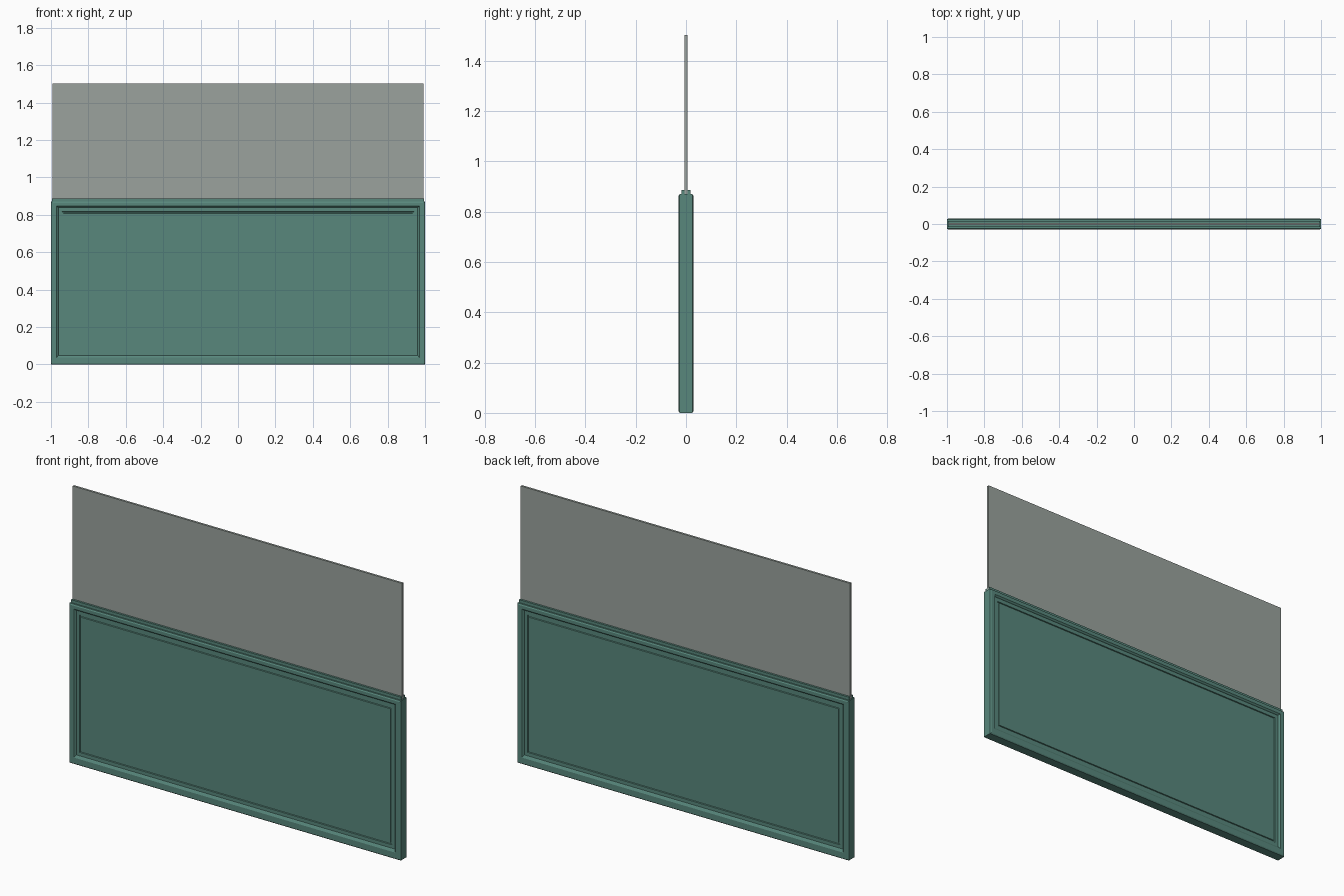
import bpy, bmesh

if "Cube" in bpy.data.objects:
    bpy.data.objects.remove(bpy.data.objects["Cube"])

H = 0.87       # height of the solid panel


def material(name, rgb):
    m = bpy.data.materials.new(name)
    m.diffuse_color = (*rgb, 1)
    m.use_nodes = True
    m.node_tree.nodes["Principled BSDF"].inputs["Base Color"].default_value = m.diffuse_color
    return m


green = material("muted green", (0.098, 0.245, 0.203))
grey = material("glass grey", (0.325, 0.365, 0.34))


def finish(name, bm, mat):
    bmesh.ops.recalc_face_normals(bm, faces=bm.faces)
    me = bpy.data.meshes.new(name)
    bm.to_mesh(me)
    bm.free()
    me.materials.append(mat)
    ob = bpy.data.objects.new(name, me)
    bpy.context.collection.objects.link(ob)
    return ob


def box(name, x0, x1, y0, y1, z0, z1, mat):
    bm = bmesh.new()
    bmesh.ops.create_cube(bm, size=1)
    for v in bm.verts:
        v.co.x = x1 if v.co.x > 0 else x0
        v.co.y = y1 if v.co.y > 0 else y0
        v.co.z = z1 if v.co.z > 0 else z0
    return finish(name, bm, mat)


# Moulded panel: nested rectangles (x edge, bottom, top, depth) lofted on both faces
steps = [
    (1.000, 0.000, H, 0.025),
    (0.994, 0.006, H - 0.006, 0.029),     # eased outer edge
    (0.970, 0.036, H - 0.024, 0.029),
    (0.963, 0.046, H - 0.030, 0.023),     # sloped inner lip of the frame
    (0.961, 0.049, H - 0.032, 0.019),
    (0.942, 0.068, H - 0.053, 0.019),
    (0.940, 0.070, H - 0.055, 0.014),     # narrow groove
    (0.934, 0.076, H - 0.061, 0.014),
    (0.932, 0.078, H - 0.063, 0.019),     # raised centre field
]
bm = bmesh.new()
outer = []
for side in (-1, 1):
    rings = [[bm.verts.new((x, side * y, z)) for x, z in
              ((-w, lo), (w, lo), (w, hi), (-w, hi))] for w, lo, hi, y in steps]
    for a, b in zip(rings, rings[1:]):
        for i in range(4):
            j = (i + 1) % 4
            bm.faces.new((a[i], a[j], b[j], b[i]))
    bm.faces.new(rings[-1])
    outer.append(rings[0])
for i in range(4):
    j = (i + 1) % 4
    bm.faces.new((outer[0][i], outer[0][j], outer[1][j], outer[1][i]))
finish("moulded_panel", bm, green)

# Pair of beads gripping the glass
for side, label in ((-1, "front"), (1, "back")):
    ys = sorted((side * 0.006, side * 0.017))
    box(label + "_glazing_bead", -0.995, 0.995, ys[0], ys[1], H - 0.005, 0.886, green)

# Upper glass sheet
box("glass_sheet", -0.993, 0.993, -0.006, 0.006, H - 0.005, 1.502, grey)
